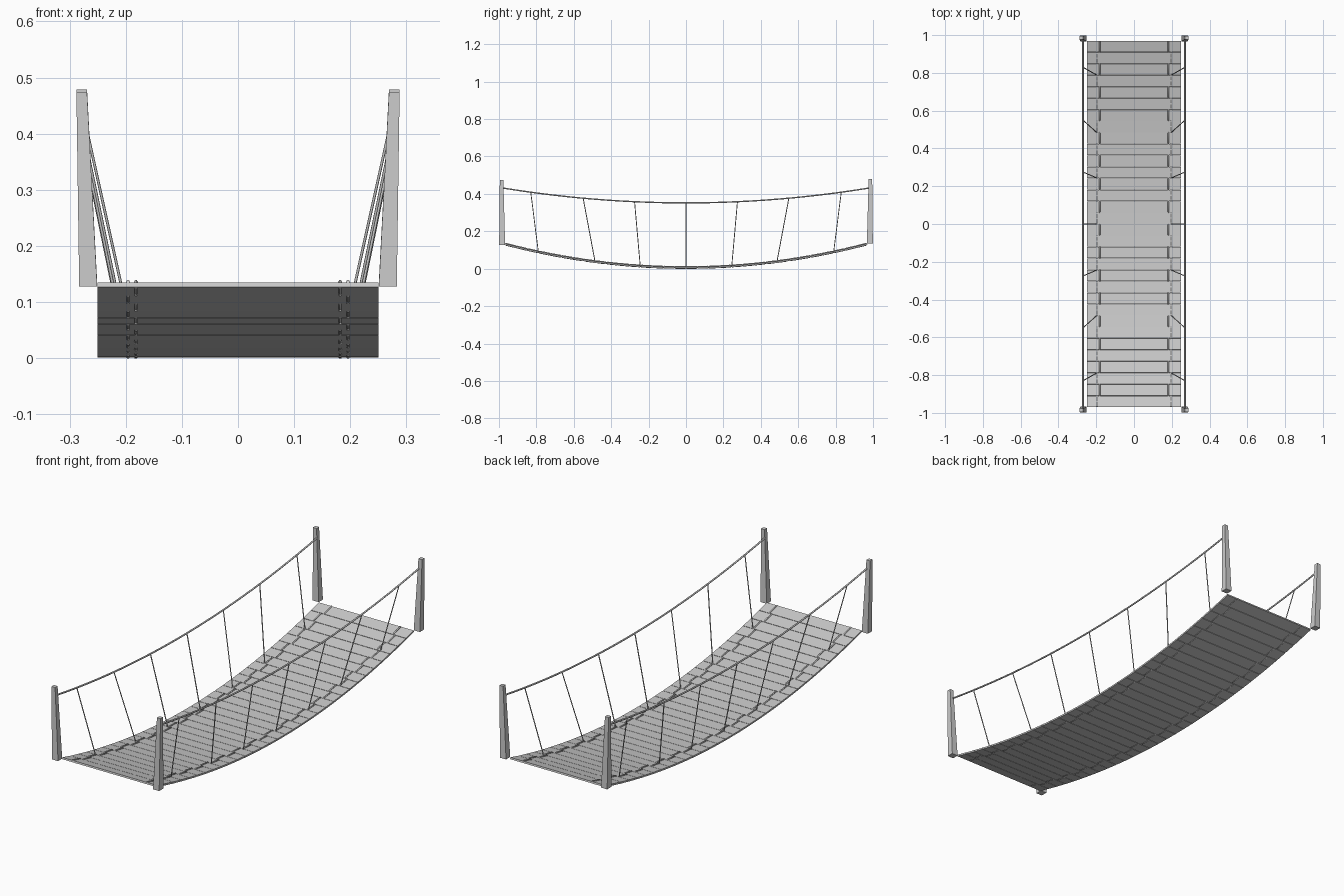
import bpy, bmesh, math
from mathutils import Vector, Matrix

if "Cube" in bpy.data.objects:
    bpy.data.objects.remove(bpy.data.objects["Cube"])

N, HALF = 32, 0.97            # plank count, half length of the deck
PITCH = 2 * HALF / N


def deck_z(y):
    return 0.005 + 0.126 * (y / HALF) ** 2


def rail_z(y):
    return 0.352 + 0.078 * (y / HALF) ** 2


def add_mesh(name, bm):
    bmesh.ops.recalc_face_normals(bm, faces=bm.faces)
    me = bpy.data.meshes.new(name)
    bm.to_mesh(me)
    bm.free()
    ob = bpy.data.objects.new(name, me)
    bpy.context.collection.objects.link(ob)
    return ob


def rope(name, points, radius):
    # six-sided tube along a path, turned into a mesh
    cu = bpy.data.curves.new(name, 'CURVE')
    cu.dimensions = '3D'
    cu.bevel_depth = radius
    cu.bevel_resolution = 1
    cu.use_fill_caps = True
    sp = cu.splines.new('POLY')
    sp.points.add(len(points) - 1)
    for p, co in zip(sp.points, points):
        p.co = (*co, 1)
    tmp = bpy.data.objects.new(name, cu)
    bpy.context.collection.objects.link(tmp)
    bpy.context.view_layer.update()
    me = bpy.data.meshes.new_from_object(
        tmp.evaluated_get(bpy.context.evaluated_depsgraph_get()))
    bpy.data.objects.remove(tmp)
    ob = bpy.data.objects.new(name, me)
    bpy.context.collection.objects.link(ob)
    return ob


# planks following the sag
for i in range(N):
    y = -HALF + (i + 0.5) * PITCH
    slope = math.atan(2 * 0.126 * y / HALF ** 2)
    bm = bmesh.new()
    size = Matrix.Diagonal((0.5, (PITCH - 0.002) / math.cos(slope), 0.008, 1))
    bmesh.ops.create_cube(bm, size=1, matrix=Matrix.Rotation(slope, 4, 'X') @ size)
    ob = add_mesh(f"plank_{i + 1}", bm)
    ob.location = (0, y, deck_z(y))

for side, label in ((-1, "left"), (1, "right")):
    # two lashing ropes weaving alternately over and under the planks
    for k, x in enumerate((0.196, 0.182)):
        pts = []
        for i in range(N):
            off = 0.0062 if (i + k) % 2 == 0 else -0.003
            for t in (-0.42, 0, 0.42):
                y = -HALF + (i + 0.5 + t) * PITCH
                pts.append((side * x, y, deck_z(y) + off))
        rope(f"{label}_lashing_{k + 1}", pts, 0.0035)

    # hand rope
    ys = [-0.98 + 1.96 * j / 28 for j in range(29)]
    rope(f"{label}_hand_rope", [(side * 0.27, y, rail_z(y)) for y in ys], 0.004)

    # hanger ropes from the hand rope down to the deck
    for j, (yt, yb) in enumerate(((-0.83, -0.79), (-0.55, -0.487), (-0.275, -0.245), (0, 0),
                                  (0.275, 0.245), (0.55, 0.487), (0.83, 0.79))):
        rope(f"{label}_hanger_{j + 1}",
             [(side * 0.27, yt, rail_z(yt)), (side * 0.2, yb, deck_z(yb) + 0.005)], 0.0025)

    # tapered, slightly outward leaning end posts
    for end, lab2, z0, z1 in ((-1, "front", 0.128, 0.473), (1, "back", 0.136, 0.479)):
        bm = bmesh.new()
        rings = []
        for z, cx, cy, w in ((z0, 0.267, 0.983, 0.016), (z1, 0.2785, 0.986, 0.0095)):
            rings.append([bm.verts.new((side * cx + a * w, end * cy + b * w, z))
                          for a, b in ((-1, -1), (1, -1), (1, 1), (-1, 1))])
        bm.faces.new(rings[0])
        bm.faces.new(rings[1])
        for j in range(4):
            n = (j + 1) % 4
            bm.faces.new((rings[0][j], rings[0][n], rings[1][n], rings[1][j]))
        add_mesh(f"{lab2}_{label}_post", bm)
